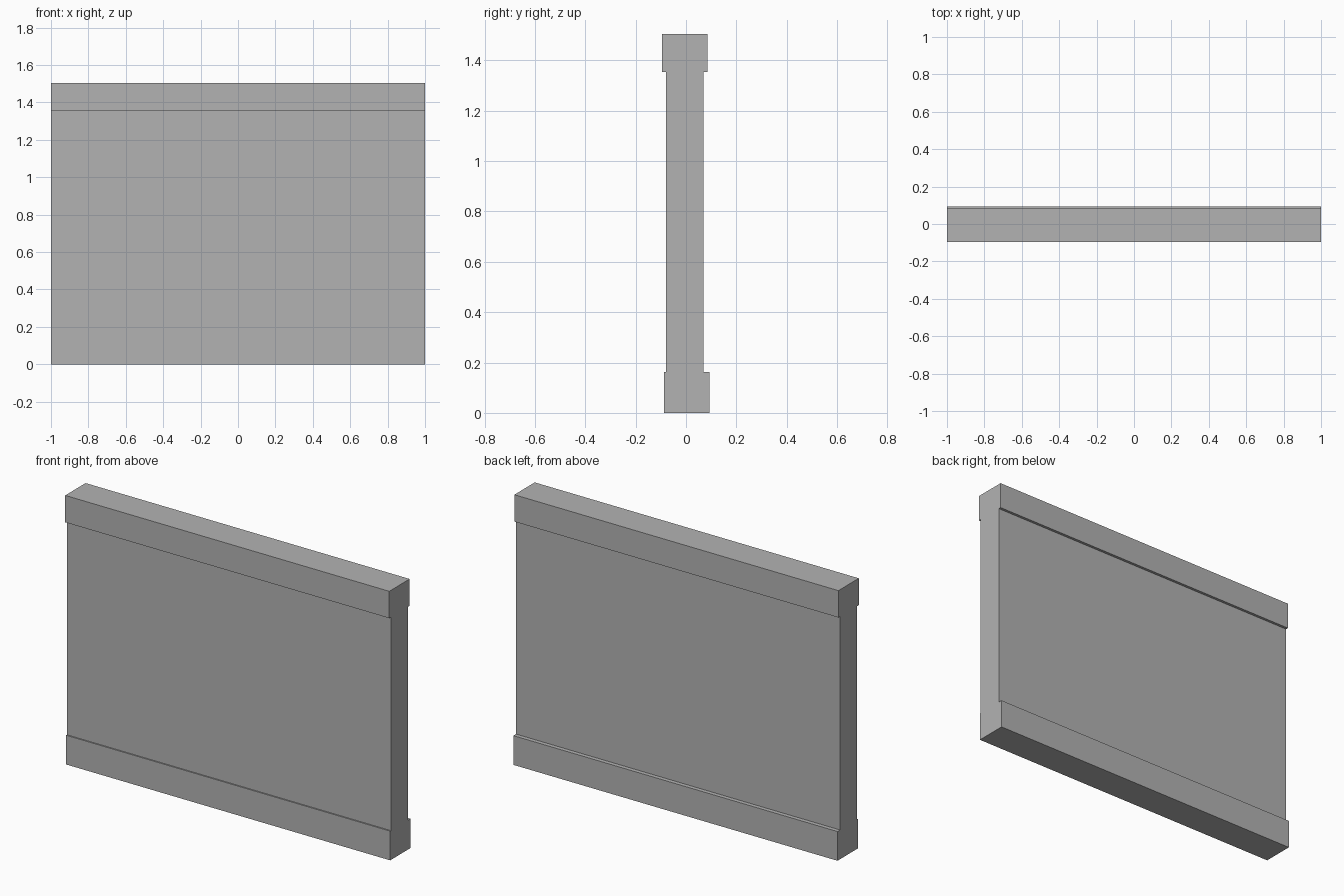
import bpy
import bmesh

cube = bpy.data.objects.get("Cube")
if cube:
    bpy.data.objects.remove(cube, do_unlink=True)

# Plain grey finish
grey = bpy.data.materials.new("plain_grey")
grey.use_nodes = True
colour = (0.45, 0.45, 0.45, 1)
grey.diffuse_color = colour
grey.node_tree.nodes["Principled BSDF"].inputs["Base Color"].default_value = colour

# Bands of the wall section, bottom to top: front y, back y, bottom z, top z
base = (-0.087, 0.093, 0.0, 0.163)
panel = (-0.08, 0.07, 0.163, 1.354)
cap = (-0.095, 0.085, 1.354, 1.504)
bands = (base, panel, cap)

# Closed outline: up the back, then down the front
outline = [(back, z) for front, back, low, high in bands for z in (low, high)]
outline += [(front, z) for front, back, low, high in reversed(bands) for z in (high, low)]

# Wall with projecting base and cap, extruded along its length
bm = bmesh.new()
end = bm.faces.new([bm.verts.new((-1, y, z)) for y, z in outline])
extruded = bmesh.ops.extrude_face_region(bm, geom=[end], use_keep_orig=True)
verts = [v for v in extruded["geom"] if isinstance(v, bmesh.types.BMVert)]
bmesh.ops.translate(bm, verts=verts, vec=(2, 0, 0))
bmesh.ops.recalc_face_normals(bm, faces=bm.faces)

mesh = bpy.data.meshes.new("wall_panel")
bm.to_mesh(mesh)
bm.free()
mesh.materials.append(grey)
wall = bpy.data.objects.new("wall_panel", mesh)
bpy.context.collection.objects.link(wall)
